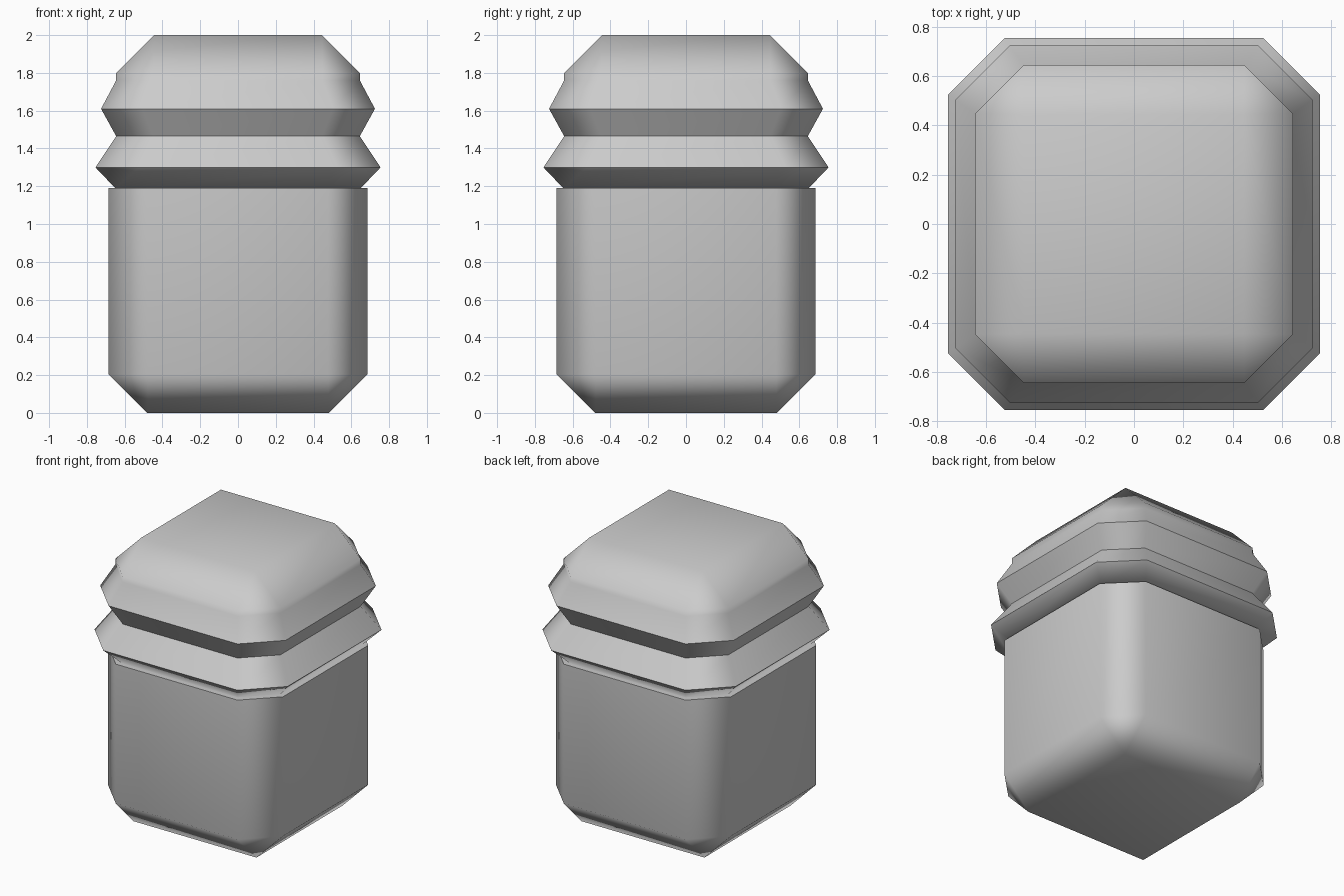
import bpy, bmesh, math

cube = bpy.data.objects.get("Cube")
if cube:
    bpy.data.objects.remove(cube, do_unlink=True)

grey = bpy.data.materials.new("plain_grey")
grey.use_nodes = True
grey.diffuse_color = (0.6, 0.6, 0.6, 1)
grey.node_tree.nodes["Principled BSDF"].inputs["Base Color"].default_value = (0.6, 0.6, 0.6, 1)

FLAT = 0.695  # straight share of a chamfered side


def ring(bm, half, z, square=False):
    """Eight corners of a chamfered square, or four of a plain one used twice."""
    if square:
        corners = [bm.verts.new((sx * half, sy * half, z))
                   for sx, sy in ((1, -1), (1, 1), (-1, 1), (-1, -1))]
        return [v for v in corners for _ in range(2)]
    f = half * FLAT
    verts = []
    for i in range(4):
        a = (i - 1) * math.pi / 2
        c, s = round(math.cos(a)), round(math.sin(a))
        # corner between side i and the next one
        for u, w in ((half, f), (f, half)):
            verts.append(bm.verts.new((u * c - w * s, u * s + w * c, z)))
    return verts


def unique(verts):
    return list(dict.fromkeys(verts))


def loft(name, levels):
    """Stack rings (half width, height, square) from bottom to top."""
    bm = bmesh.new()
    rings = [ring(bm, *level) for level in levels]
    for low, high in zip(rings, rings[1:]):
        for i in range(8):
            j = (i + 1) % 8
            bm.faces.new(unique([low[i], low[j], high[j], high[i]]))
    bm.faces.new(unique(rings[0])[::-1])
    bm.faces.new(unique(rings[-1]))
    bmesh.ops.recalc_face_normals(bm, faces=bm.faces)
    mesh = bpy.data.meshes.new(name)
    bm.to_mesh(mesh)
    bm.free()
    mesh.materials.append(grey)
    obj = bpy.data.objects.new(name, mesh)
    bpy.context.collection.objects.link(obj)
    bpy.ops.object.select_all(action="DESELECT")
    obj.select_set(True)
    bpy.context.view_layer.objects.active = obj
    bpy.ops.object.shade_smooth_by_angle(angle=math.radians(50))
    weighted = obj.modifiers.new("weighted_normals", "WEIGHTED_NORMAL")
    weighted.keep_sharp = True
    return obj


# Jar body with a chamfered base
loft("body", [(0.48, 0, True), (0.685, 0.205), (0.685, 1.19)])

# Ridged lid: lower flange, groove, upper flange, chamfered crown
loft("lid", [(0.65, 1.19), (0.755, 1.3), (0.645, 1.465), (0.725, 1.61),
             (0.645, 1.76), (0.645, 1.8), (0.445, 2, True)])
